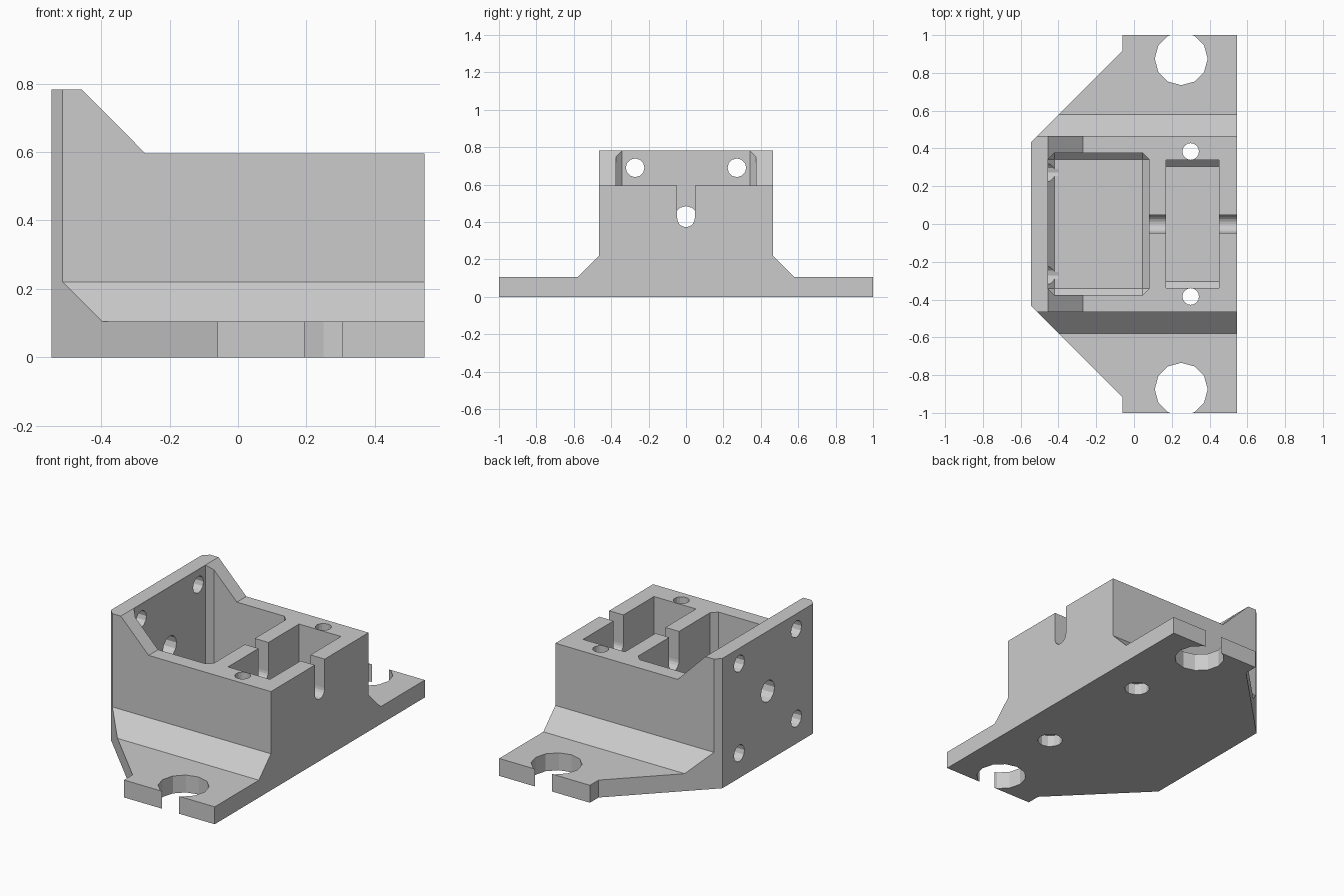
import bpy
import bmesh
import math
from mathutils import Vector, Matrix

default = bpy.data.objects.get("Cube")
if default:
    bpy.data.objects.remove(default, do_unlink=True)

grey = bpy.data.materials.new("light grey plastic")
grey.use_nodes = True
GREY = (0.6, 0.6, 0.6, 1)
grey.diffuse_color = GREY
grey.node_tree.nodes["Principled BSDF"].inputs["Base Color"].default_value = GREY


def make(name, bm):
    bmesh.ops.recalc_face_normals(bm, faces=bm.faces)
    mesh = bpy.data.meshes.new(name)
    bm.to_mesh(mesh)
    bm.free()
    mesh.materials.append(grey)
    obj = bpy.data.objects.new(name, mesh)
    bpy.context.collection.objects.link(obj)
    return obj


def prism(name, points, axis, lo, hi):
    """Extrude a flat profile along an axis; points hold the other two coordinates in order."""
    bm = bmesh.new()
    i = "xyz".index(axis)
    verts = []
    for p in points:
        co = list(p)
        co.insert(i, lo)
        verts.append(bm.verts.new(co))
    face = bm.faces.new(verts)
    moved = bmesh.ops.extrude_face_region(bm, geom=[face])["geom"]
    shift = Vector((0, 0, 0))
    shift[i] = hi - lo
    bmesh.ops.translate(bm, vec=shift, verts=[v for v in moved if isinstance(v, bmesh.types.BMVert)])
    return make(name, bm)


def ring(a, b, r, sides=12):
    return [(a + r * math.cos(math.tau * k / sides), b + r * math.sin(math.tau * k / sides))
            for k in range(sides)]


def mirrored(half):
    """Complete a profile by mirroring its second or first coordinate pair across y = 0."""
    return half + [(-y, z) for y, z in reversed(half)]


def combine(body, tool, operation="DIFFERENCE"):
    mod = body.modifiers.new(tool.name, "BOOLEAN")
    mod.operation = operation
    mod.solver = "EXACT"
    mod.object = tool
    bpy.context.view_layer.objects.active = body
    bpy.ops.object.modifier_apply(modifier=mod.name)
    bpy.data.objects.remove(tool, do_unlink=True)


# Flanged body, extruded end to end
END = 0.545
body = prism("mount_body", mirrored([(1, 0), (1, 0.105), (0.58, 0.105), (0.465, 0.22), (0.465, 0.782)]),
             "x", -END, END)

# Plan outline with the tapered flanges
plan = [(END, 1), (-0.06, 1), (-0.06, 0.918), (-END, 0.432)]
plan += [(x, -y) for x, y in reversed(plan)]
combine(body, prism("plan_outline", plan, "z", -0.1, 1), "INTERSECT")

# Lowered deck with sloping cheeks behind the end plate
combine(body, prism("deck_cut", [(-0.555, 0.882), (-0.27, 0.595), (0.7, 0.595), (0.7, 0.882)], "y", -0.6, 0.6))

# Large pocket, chamfered at its upright corners and around its floor
FLOOR, TOP, C = 0.105, 1.0, 0.033
bm = bmesh.new()
bmesh.ops.create_cube(bm, size=1, matrix=Matrix.Translation((-0.188, 0, (FLOOR + TOP) / 2))
                      @ Matrix.Diagonal((0.534, 0.75, TOP - FLOOR, 1)))
edges = [e for e in bm.edges if min(v.co.z for v in e.verts) < 0.5]
bmesh.ops.bevel(bm, geom=edges, offset=C, segments=1, affect="EDGES")
combine(body, make("large_pocket", bm))

# Small pocket, chamfered along two floor edges
combine(body, prism("small_pocket", mirrored([(0.305, FLOOR), (0.338, FLOOR + C), (0.338, TOP)]),
                    "x", 0.17, 0.45))

# Round-bottomed shaft channel through both cross walls
AXIS, R = 0.42, 0.047
channel = [(R * math.cos(a), AXIS + R * math.sin(a))
           for a in (math.pi + math.pi * k / 10 for k in range(11))]
combine(body, prism("shaft_channel", channel + [(R, TOP), (-R, TOP)], "x", 0.0, 0.7))

# End plate holes
combine(body, prism("centre_hole", ring(0, AXIS, 0.065), "x", -0.7, -0.4))
for y in (-0.272, 0.272):
    for z in (AXIS - 0.27, AXIS + 0.27):
        combine(body, prism("plate_hole", ring(y, z, 0.05), "x", -0.7, -0.4))

# Deck screw holes with counterbores, and open flange holes
for side in (-1, 1):
    combine(body, prism("screw_hole", ring(0.3, side * 0.384, 0.044, 16), "z", -0.1, 0.8))
    combine(body, prism("counterbore", ring(0.3, side * 0.384, 0.07), "z", -0.1, 0.07))
    combine(body, prism("flange_hole", ring(0.25, side * 0.875, 0.14), "z", -0.1, 0.18))
